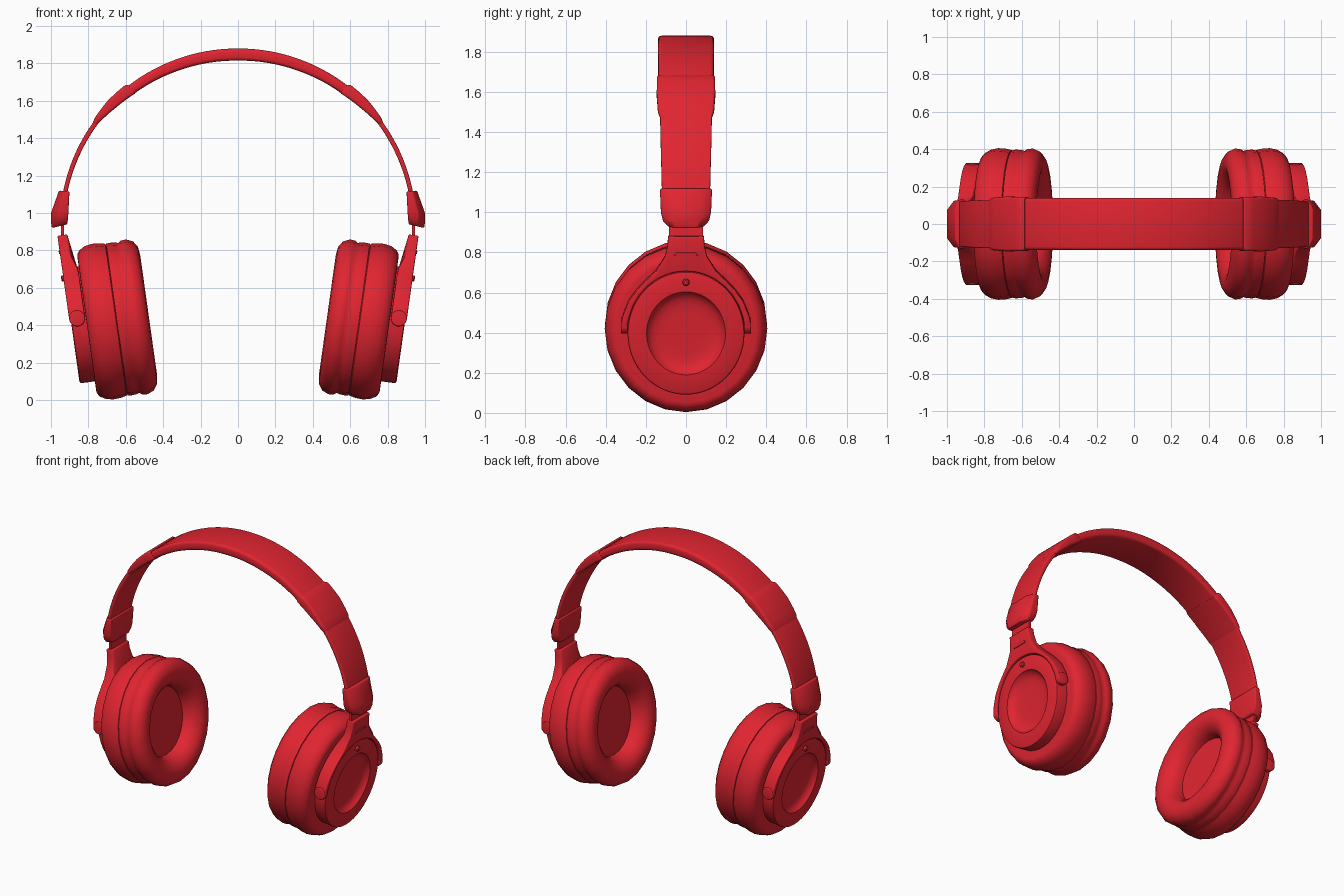
import bpy, bmesh, math
from mathutils import Vector

if "Cube" in bpy.data.objects:
    bpy.data.objects.remove(bpy.data.objects["Cube"])

red = bpy.data.materials.new("red")
red.diffuse_color = (0.75, 0.018, 0.03, 1)
red.use_nodes = True
red.node_tree.nodes["Principled BSDF"].inputs["Base Color"].default_value = red.diffuse_color

# Ear cup frame: axis points outward and slightly down
TILT = math.radians(8)
CENTRE = Vector((0.65, 0, 0.43))
AXIS = Vector((math.cos(TILT), 0, -math.sin(TILT)))
UP = Vector((math.sin(TILT), 0, math.cos(TILT)))


def cup(u, y, v):
    """Point in the tilted ear cup frame."""
    return CENTRE + AXIS * u + UP * v + Vector((0, y, 0))


def loft(name, rings, bevel=0, mirror=True, angle=35):
    """Skin a row of closed rings and cap both ends."""
    bm = bmesh.new()
    vs = [[bm.verts.new(p) for p in ring] for ring in rings]
    n = len(vs[0])
    for a, b in zip(vs, vs[1:]):
        for i in range(n):
            j = (i + 1) % n
            bm.faces.new((a[i], a[j], b[j], b[i]))
    bm.faces.new(vs[0])
    bm.faces.new(vs[-1])
    bmesh.ops.recalc_face_normals(bm, faces=bm.faces)
    if bevel:
        edges = [e for e in bm.edges if e.calc_face_angle(0) > math.radians(40)]
        bmesh.ops.bevel(bm, geom=edges, offset=bevel, segments=3, profile=0.5,
                        affect='EDGES', clamp_overlap=True)
    me = bpy.data.meshes.new(name)
    bm.to_mesh(me)
    bm.free()
    me.materials.append(red)
    ob = bpy.data.objects.new(name, me)
    bpy.context.collection.objects.link(ob)
    bpy.ops.object.select_all(action='DESELECT')
    ob.select_set(True)
    bpy.context.view_layer.objects.active = ob
    bpy.ops.object.shade_smooth_by_angle(angle=math.radians(angle))
    if mirror:
        ob.modifiers.new("both_sides", 'MIRROR').use_mirror_merge = False
    return ob


def lathe(name, profile, segs, y_scale=1, v0=0, angle=35):
    """Turn (axial position, radius) points around the ear cup axis."""
    turn = [2 * math.pi * i / segs for i in range(segs)]
    return loft(name, [[cup(u, r * y_scale * math.sin(t), v0 + r * math.cos(t))
                        for t in turn] for u, r in profile], angle=angle)


def band(name, keys, corner, mirror):
    """Arc strip; keys are (degrees from top, outer r, inner r, half width)."""
    rings = []
    for k0, k1 in zip(keys, keys[1:]):
        steps = max(1, round((k1[0] - k0[0]) / 2.5))
        for s in range(steps + (k1 is keys[-1])):
            f = s / steps
            deg, ro, ri, w = [a + (b - a) * f for a, b in zip(k0, k1)]
            mid, h = (ro + ri) / 2, (ro - ri) / 2
            c = min(corner, h * 0.95)
            ring = []
            for q, (sy, sr) in enumerate(((1, 1), (-1, 1), (-1, -1), (1, -1))):
                for d in (0, 30, 60, 90):
                    t = math.radians(q * 90 + d)
                    y = sy * (w - c) + c * math.cos(t)
                    r = mid + sr * (h - c) + c * math.sin(t)
                    a = math.radians(deg)
                    ring.append(Vector((r * math.sin(a), y, 0.93 + r * math.cos(a))))
            rings.append(ring)
    return loft(name, rings, mirror=mirror)


# Headband: padded top, sleeves, thin side strips
band("headband_pad", [(-38.5, .953, .9, .138), (-20, .951, .89, .14), (0, .95, .885, .14),
                      (20, .951, .89, .14), (38.5, .953, .9, .138)], .018, False)
band("headband_sleeve", [(37.8, .956, .897, .139), (38.8, .966, .899, .145), (46, .967, .91, .146),
                         (53, .96, .925, .14), (54.5, .953, .93, .131)], .014, True)
band("headband_strip", [(52, .953, .927, .13), (65, .953, .928, .126), (80, .953, .93, .12)], .006, True)

# End block at the bottom of each strip: (inner x, z), (outer x, z), half width
block = []
for x0, z0, x1, z1, w in ((.912, .94, .995, .92, .09), (.91, .965, 1.0, .95, .115),
                          (.907, 1.0, 1.0, 1.0, .125), (.901, 1.115, .957, 1.12, .13)):
    xm, zm = x0 + (x1 - x0) * .6, z0 + (z1 - z0) * .6
    block.append([Vector(p) for p in ((x0, -w, z0), (x0, w, z0), (xm, w, zm), (x1, w * .6, z1),
                                      (x1, -w * .6, z1), (xm, -w, zm))])
loft("end_block", block, bevel=.007)

# Sliding stem between block and yoke
loft("slider_stem", [[Vector((x, y, z)) for x, y in ((.929, -.085), (.946, -.085), (.946, .085), (.929, .085))]
                     for z in (.84, .97)])

# Ear cushion and shell (lathe with grooves)
lathe("ear_cushion", [(-.06, .23), (-.1, .235), (-.135, .255), (-.162, .288), (-.174, .325), (-.168, .37),
                      (-.146, .402), (-.11, .418), (-.082, .415), (-.066, .405), (-.05, .41),
                      (-.02, .412), (-.002, .41), (-.001, .39)], 24, .965, angle=50)
lathe("ear_shell", [(-.03, .39), (0, .402), (.003, .41), (.035, .417), (.075, .42), (.115, .412), (.145, .395),
                    (.158, .375), (.16, .36), (.16, .29)], 24, .965, angle=50)

# Outer disc with dished centre, and its small pin
lathe("outer_disc", [(.14, .31), (.23, .31), (.238, .307), (.242, .299), (.242, .209), (.236, .205),
                     (.222, .196), (.208, .172), (.201, .14), (.2, .1)], 64, .94)
lathe("disc_pin", [(.235, .017), (.256, .017), (.262, .011)], 16, 1, .258)

# Yoke: neck that flares into two arms hugging the disc
outer = [(0, .488), (.09, .488), (.092, .44), (.105, .385), (.15, .31), (.2, .262), (.245, .215),
         (.285, .16), (.314, .09), (.325, .035)]
turns = [0, 8, 13, 20, 30, 41, 52, 64, 76, 84]
inner = [(.294 * math.sin(math.radians(t)), .313 * math.cos(math.radians(t))) for t in turns]
half = list(zip(outer, inner))
full = [((-o[0], o[1]), (-i[0], i[1])) for o, i in half[:0:-1]] + half


def back(v):
    """The neck is thinner than the arms."""
    return .165 + .032 * min(1, max(0, (v - .3) / .06))


loft("yoke", [[cup(.25, *o), cup(back(o[1]), *o), cup(back(i[1]), *i), cup(.25, *i)] for o, i in full],
     bevel=.007)

# Rounded arm tips
for side, label in ((1, "front"), (-1, "back")):
    loft("yoke_tip_" + label,
         [[cup(.2075 + .0425 * math.cos(t), -side * y, .036 + .0425 * math.sin(t))
           for t in [2 * math.pi * k / 24 for k in range(24)]] for y in (.29, .325)], bevel=.006)

# Small raised bar on the yoke neck
loft("yoke_bar", [[cup(u, y, v) for y, v in ((-.06, .39), (.06, .39), (.05, .408), (-.05, .408))]
                  for u in (.24, .255)], bevel=.003)
